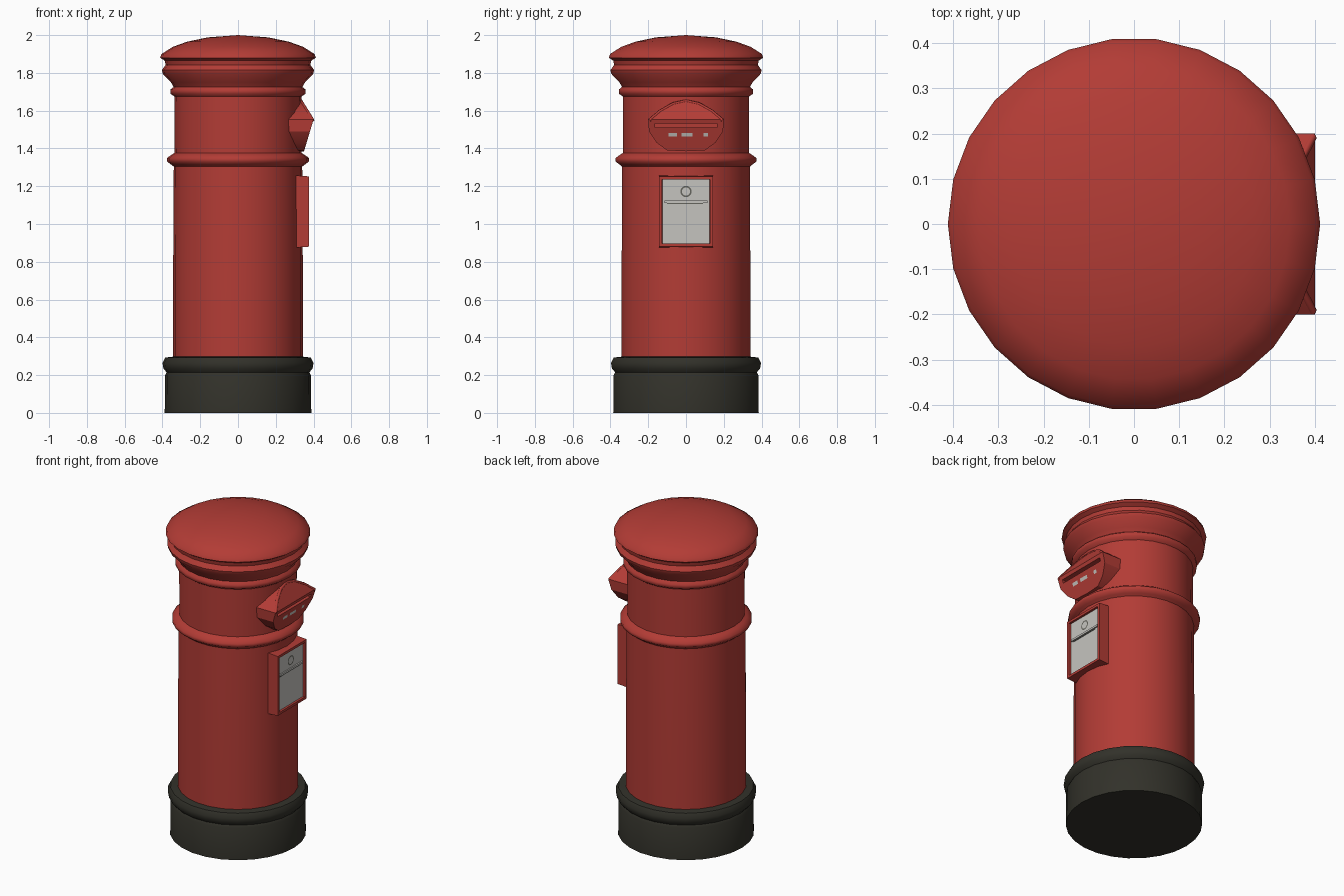
import bpy, bmesh
from math import sin, cos, pi, radians, sqrt
from mathutils import Vector

cube = bpy.data.objects.get("Cube")
if cube:
    bpy.data.objects.remove(cube)


def material(name, rgb):
    m = bpy.data.materials.new(name)
    m.use_nodes = True
    m.diffuse_color = (*rgb, 1)
    m.node_tree.nodes["Principled BSDF"].inputs["Base Color"].default_value = (*rgb, 1)
    return m


RED = material("pillar red", (0.45, 0.045, 0.036))
BLACK = material("base black", (0.032, 0.031, 0.023))
PALE = material("notice grey", (0.56, 0.55, 0.52))
DARK = material("dark grey", (0.13, 0.13, 0.11))


def finish(name, bm, mat, angle=40):
    bmesh.ops.recalc_face_normals(bm, faces=bm.faces[:])
    mesh = bpy.data.meshes.new(name)
    bm.to_mesh(mesh)
    bm.free()
    mesh.materials.append(mat)
    ob = bpy.data.objects.new(name, mesh)
    bpy.context.collection.objects.link(ob)
    bpy.ops.object.select_all(action="DESELECT")
    ob.select_set(True)
    bpy.context.view_layer.objects.active = ob
    bpy.ops.object.shade_smooth_by_angle(angle=radians(angle))
    return ob


def lathe(name, profile, mat, sides=26, angle=40):
    bm = bmesh.new()
    verts = [bm.verts.new((r, 0, z)) for r, z in profile]
    edges = [bm.edges.new(p) for p in zip(verts, verts[1:])]
    bmesh.ops.spin(bm, geom=verts + edges, cent=(0, 0, 0), axis=(0, 0, 1),
                   angle=2 * pi, steps=sides)
    bmesh.ops.remove_doubles(bm, verts=bm.verts[:], dist=0.0005)
    return finish(name, bm, mat, angle)


def box(name, lo, hi, mat):
    bm = bmesh.new()
    bmesh.ops.create_cube(bm, size=1)
    lo, hi = Vector(lo), Vector(hi)
    for v in bm.verts:
        v.co = (lo + hi) / 2 + Vector(a * b for a, b in zip(v.co, hi - lo))
    return finish(name, bm, mat)


# Turned pillar: plinth, barrel, mouldings and cap
lathe("base", [(0, 0), (0.388, 0), (0.386, 0.2), (0.378, 0.215), (0.395, 0.235),
               (0.4, 0.265), (0.385, 0.293), (0.32, 0.3)], BLACK)
lathe("barrel", [(0.343, 0.29), (0.343, 0.8), (0.34, 1.31)], RED)
lathe("middle_band", [(0.335, 1.3), (0.355, 1.315), (0.375, 1.33), (0.375, 1.35),
                      (0.35, 1.368), (0.33, 1.38)], RED, angle=60)
lathe("neck", [(0.335, 1.36), (0.337, 1.7)], RED)
lathe("upper_band", [(0.33, 1.67), (0.358, 1.69), (0.358, 1.712), (0.335, 1.73)],
      RED, angle=60)
lathe("cap", [(0.335, 1.715), (0.355, 1.75), (0.398, 1.795), (0.403, 1.815),
              (0.383, 1.842), (0.388, 1.865), (0.412, 1.88), (0.405, 1.9),
              (0.345, 1.938), (0.27, 1.965), (0.16, 1.988), (0, 2.0)], RED)

# Posting hood: arched outline, pushed out to a ridge
RIDGE = 1.553


def hood_x(z):
    return 0.4 - ((z - RIDGE) * 0.62 if z > RIDGE else (RIDGE - z) * 0.3)


right = [(0, 1.655), (0.07, 1.64), (0.14, 1.602), (0.2, RIDGE), (0.196, 1.49),
         (0.155, 1.43), (0.1, 1.39), (0, 1.385)]
outline = right + [(-y, z) for y, z in right[-2:0:-1]]
bm = bmesh.new()
front = [bm.verts.new((hood_x(z), y, z)) for y, z in outline]
back = [bm.verts.new((0.24, y, z)) for y, z in outline]
n = len(outline)
for i in range(n):
    j = (i + 1) % n
    bm.faces.new((front[i], front[j], back[j], back[i]))
bm.faces.new(back)
bm.faces.new([v for v in front if v.co.z > RIDGE - 0.001])
bm.faces.new([v for v in front if v.co.z < RIDGE + 0.001])
hood = finish("posting_hood", bm, RED, 30)

# Letter opening cut below the ridge
cutter = box("opening_cutter", (0.345, -0.165, 1.512), (0.5, 0.165, 1.532), RED)
cutter.hide_render = True
mod = hood.modifiers.new("opening", "BOOLEAN")
mod.operation, mod.solver, mod.object = "DIFFERENCE", "EXACT", cutter
bpy.context.view_layer.objects.active = hood
bpy.ops.object.modifier_apply(modifier=mod.name)
bpy.data.objects.remove(cutter)

# Raised rim along the arch
curve = bpy.data.curves.new("hood_rim", "CURVE")
curve.dimensions = "3D"
curve.bevel_depth, curve.bevel_resolution = 0.009, 1
arch = [(y, z) for y, z in right[:4]]
arch = [(-y, z) for y, z in arch[:0:-1]] + arch
spline = curve.splines.new("POLY")
spline.points.add(len(arch) - 1)
for p, (y, z) in zip(spline.points, arch):
    p.co = (hood_x(z) - 0.004, y * 0.97, z - 0.004, 1)
curve.materials.append(RED)
bpy.context.collection.objects.link(bpy.data.objects.new("hood_rim", curve))

# Worn pale patches on the hood face
for i, (y, w) in enumerate([(-0.07, 0.022), (0.005, 0.03), (0.105, 0.012)]):
    bm = bmesh.new()
    bm.faces.new([bm.verts.new((hood_x(z) + 0.002, y + s * w, z))
                  for s, z in [(-1, 1.462), (1, 1.462), (1, 1.482), (-1, 1.482)]])
    finish(f"worn_patch_{i + 1}", bm, PALE)

# Notice frame with a recessed pale panel
bm = bmesh.new()
bmesh.ops.create_cube(bm, size=1)
for v in bm.verts:
    outer = v.co.x > 0
    v.co = (0.376 if outer else 0.28, v.co.y * 0.285,
            1.066 + v.co.z * (0.372 if outer else 0.385))
face = max(bm.faces, key=lambda f: f.calc_center_median().x)
bmesh.ops.inset_individual(bm, faces=[face], thickness=0.022)
bmesh.ops.inset_individual(bm, faces=[face], thickness=0.002, depth=-0.012)
face.material_index = 1
frame = finish("notice_frame", bm, RED, 30)
frame.data.materials.append(PALE)
for f in frame.data.polygons:
    c = f.center
    f.material_index = int(abs(c.x - 0.364) < 0.002 and f.normal.x > 0.9)

# Notice details: ledge, round boss and keyline
box("notice_ledge", (0.36, -0.115, 1.112), (0.372, 0.115, 1.124), PALE)
box("notice_ledge_shade", (0.36, -0.1, 1.106), (0.367, 0.09, 1.112), DARK)
bm = bmesh.new()
for r0, r1 in [(0.022, 0.03)]:
    rings = [[bm.verts.new((0.367, r * cos(2 * pi * k / 16),
                            1.172 + r * sin(2 * pi * k / 16))) for k in range(16)]
             for r in (r0, r1)]
    for k in range(16):
        j = (k + 1) % 16
        bm.faces.new((rings[0][k], rings[0][j], rings[1][j], rings[1][k]))
finish("notice_ring", bm, DARK)
